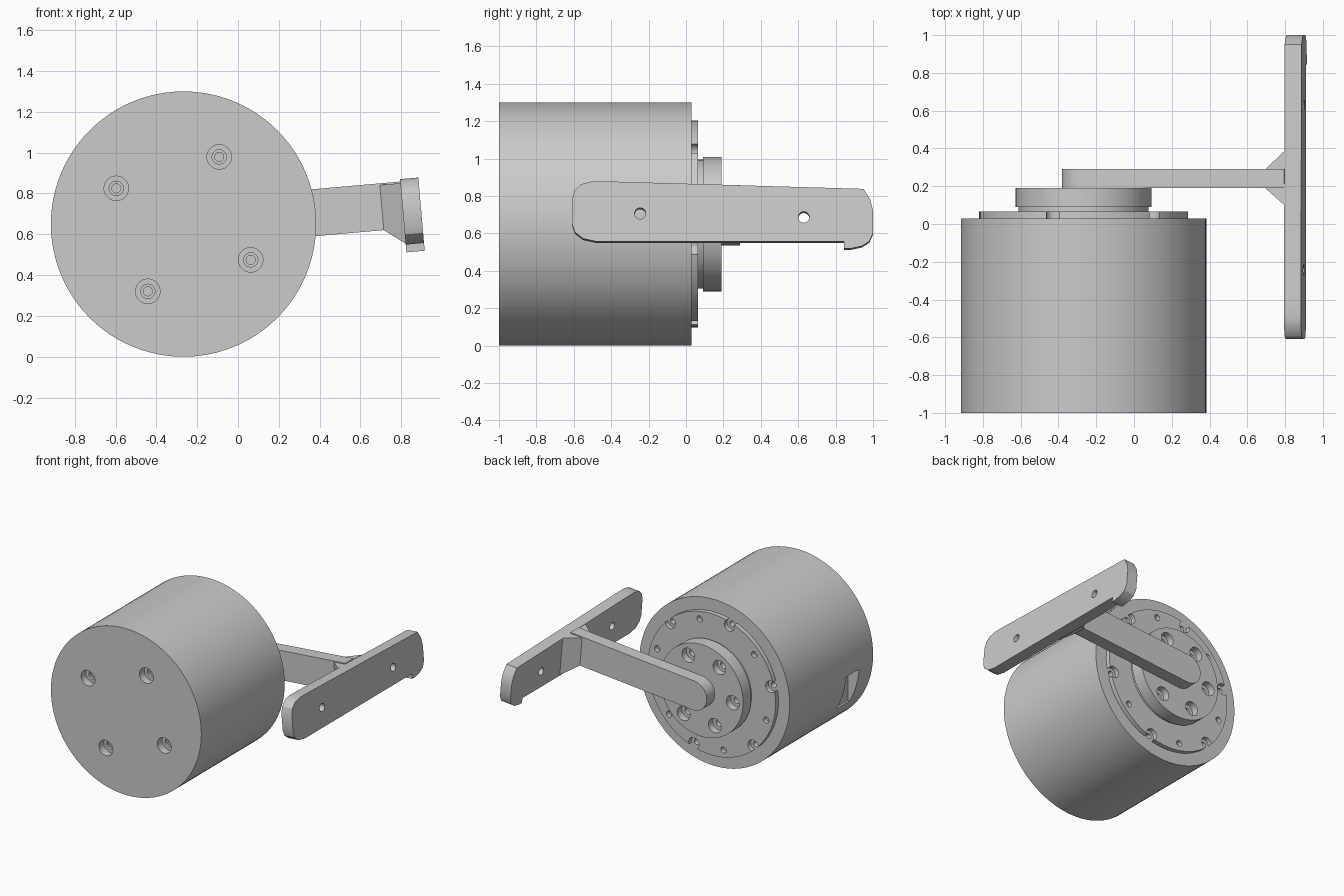
import bpy, bmesh
from math import cos, sin, pi, radians
from mathutils import Matrix, Vector

cube = bpy.data.objects.get("Cube")
if cube:
    bpy.data.objects.remove(cube)

AXIS = Vector((-0.267, 0, 0.65))   # motor axis, along y
TILT = radians(5)                  # swing of the arm about that axis

grey = bpy.data.materials.new("light grey metal")
grey.use_nodes = True
colour = (0.6, 0.6, 0.6, 1)
grey.diffuse_color = colour
grey.node_tree.nodes["Principled BSDF"].inputs["Base Color"].default_value = colour


def lathe(bm, profile, x=0, z=0, sides=32):
    """Solid of revolution about y; profile is a list of (radius, y)."""
    rings = [[bm.verts.new((x + r * cos(2 * pi * i / sides), y,
                            z + r * sin(2 * pi * i / sides)))
              for i in range(sides)] for r, y in profile]
    for a, b in zip(rings, rings[1:]):
        for i in range(sides):
            j = (i + 1) % sides
            bm.faces.new((a[i], a[j], b[j], b[i]))
    bm.faces.new(rings[0])
    bm.faces.new(rings[-1])


def prism(bm, points, offset):
    """Extrude a flat outline by an offset."""
    face = bm.faces.new([bm.verts.new(p) for p in points])
    out = bmesh.ops.extrude_face_region(bm, geom=[face])["geom"]
    moved = [v for v in out if isinstance(v, bmesh.types.BMVert)]
    bmesh.ops.translate(bm, verts=moved, vec=offset)


def finish(bm, name, tilt=0.0):
    bmesh.ops.recalc_face_normals(bm, faces=bm.faces)
    mesh = bpy.data.meshes.new(name)
    bm.to_mesh(mesh)
    bm.free()
    mesh.materials.append(grey)
    obj = bpy.data.objects.new(name, mesh)
    bpy.context.collection.objects.link(obj)
    obj.matrix_world = Matrix.Translation(AXIS) @ Matrix.Rotation(-tilt, 4, 'Y')
    return obj


def select(obj):
    bpy.ops.object.select_all(action='DESELECT')
    obj.select_set(True)
    bpy.context.view_layer.objects.active = obj


def cut(obj, bm, tilt=0.0):
    """Subtract the shapes in bm, then drop the cutter."""
    cutter = finish(bm, "cutter", tilt)
    cutter.hide_render = True
    bpy.context.view_layer.update()
    mod = obj.modifiers.new("holes", 'BOOLEAN')
    mod.operation, mod.solver, mod.object = 'DIFFERENCE', 'EXACT', cutter
    select(obj)
    bpy.ops.object.modifier_apply(modifier=mod.name)
    bpy.data.objects.remove(cutter)


def smooth(obj):
    select(obj)
    bpy.ops.object.shade_smooth_by_angle(angle=radians(30))


def ring(radius, start, count):
    """Evenly spaced (x, z) positions on a circle."""
    for k in range(count):
        a = radians(start) + 2 * pi * k / count
        yield radius * cos(a), radius * sin(a)


# Motor body
bm = bmesh.new()
lathe(bm, [(0.65, -1), (0.65, 0.03)], sides=96)
body = finish(bm, "motor_body")

# Stepped screw holes in the front, screw holes in the back, side cable slot
bm = bmesh.new()
for x, z in ring(0.373, 62, 4):
    lathe(bm, [(0.06, -1.05), (0.06, -0.94), (0.035, -0.94), (0.035, -0.92),
               (0.022, -0.92), (0.022, -0.8)], x, z)
for x, z in ring(0.525, 47, 6):
    lathe(bm, [(0.022, -0.05), (0.022, 0.1)], x, z, 16)
prism(bm, [(-0.8, -0.83, -0.32), (-0.8, -0.67, -0.32),
           (-0.8, -0.67, -0.05), (-0.8, -0.83, -0.05)], (0.25, 0, 0))
cut(body, bm)
smooth(body)

# Rear flange with edge notches and small holes
bm = bmesh.new()
lathe(bm, [(0.553, 0.03), (0.553, 0.065)], sides=80)
flange = finish(bm, "rear_flange")
bm = bmesh.new()
for x, z in ring(0.525, 47, 6):
    lathe(bm, [(0.045, 0), (0.045, 0.1)], x, z, 24)
for x, z in ring(0.495, 18, 6):
    lathe(bm, [(0.024, 0), (0.024, 0.1)], x, z, 16)
cut(flange, bm)
smooth(flange)

# Output disc with a narrower neck and a circle of stepped holes
bm = bmesh.new()
lathe(bm, [(0.345, 0.06), (0.345, 0.09), (0.36, 0.09), (0.36, 0.19)], sides=64)
disc = finish(bm, "output_disc")
bm = bmesh.new()
for x, z in ring(0.27, 5, 6):
    lathe(bm, [(0.028, 0.08), (0.028, 0.135), (0.055, 0.135), (0.055, 0.25)], x, z, 24)
cut(disc, bm)
smooth(disc)

# Crank arm with a rounded end on the motor axis
HALF, INNER, OUTER = 0.115, 1.076, 1.166
outline = [(INNER, 0.19, -HALF), (INNER, 0.19, HALF)]
for k in range(17):
    a = pi / 2 + pi * k / 16
    outline.append((HALF * cos(a), 0.19, HALF * sin(a)))
bm = bmesh.new()
prism(bm, outline, (0, 0.1, 0))
smooth(finish(bm, "crank_arm", TILT))

# Flared gusset between arm and plate, reaching lower at the plate
bm = bmesh.new()
near = [bm.verts.new((0.975, y, z)) for y, z in
        ((0.19, -0.115), (0.29, -0.115), (0.29, 0.107), (0.19, 0.107))]
far = [bm.verts.new((INNER, y, z)) for y, z in
       ((0.1, -0.19), (0.385, -0.19), (0.385, 0.107), (0.1, 0.107))]
bm.faces.new(near)
bm.faces.new(far)
for i in range(4):
    j = (i + 1) % 4
    bm.faces.new((near[i], near[j], far[j], far[i]))
finish(bm, "arm_gusset", TILT)

# Pedal plate: rounded ends, slightly tapered top, small hook at the rear
side = [(-0.61, -0.1), (-0.61, 0.03), (-0.595, 0.08), (-0.56, 0.112), (-0.5, 0.127),
        (-0.42, 0.127), (0.95, 0.087), (0.985, 0.03), (1, -0.03), (1, -0.15),
        (0.98, -0.195), (0.94, -0.22), (0.88, -0.233), (0.845, -0.233), (0.845, -0.195),
        (-0.38, -0.195), (-0.48, -0.195), (-0.55, -0.18), (-0.595, -0.145)]
bm = bmesh.new()
prism(bm, [(INNER, y, z) for y, z in side], (OUTER - INNER, 0, 0))
plate = finish(bm, "pedal_plate", TILT)
bm = bmesh.new()
for y, z in ((-0.245, -0.045), (0.63, -0.065)):
    prism(bm, [(1, y + 0.03 * cos(pi * k / 10), z + 0.03 * sin(pi * k / 10))
               for k in range(20)], (0.3, 0, 0))
cut(plate, bm, TILT)
smooth(plate)
